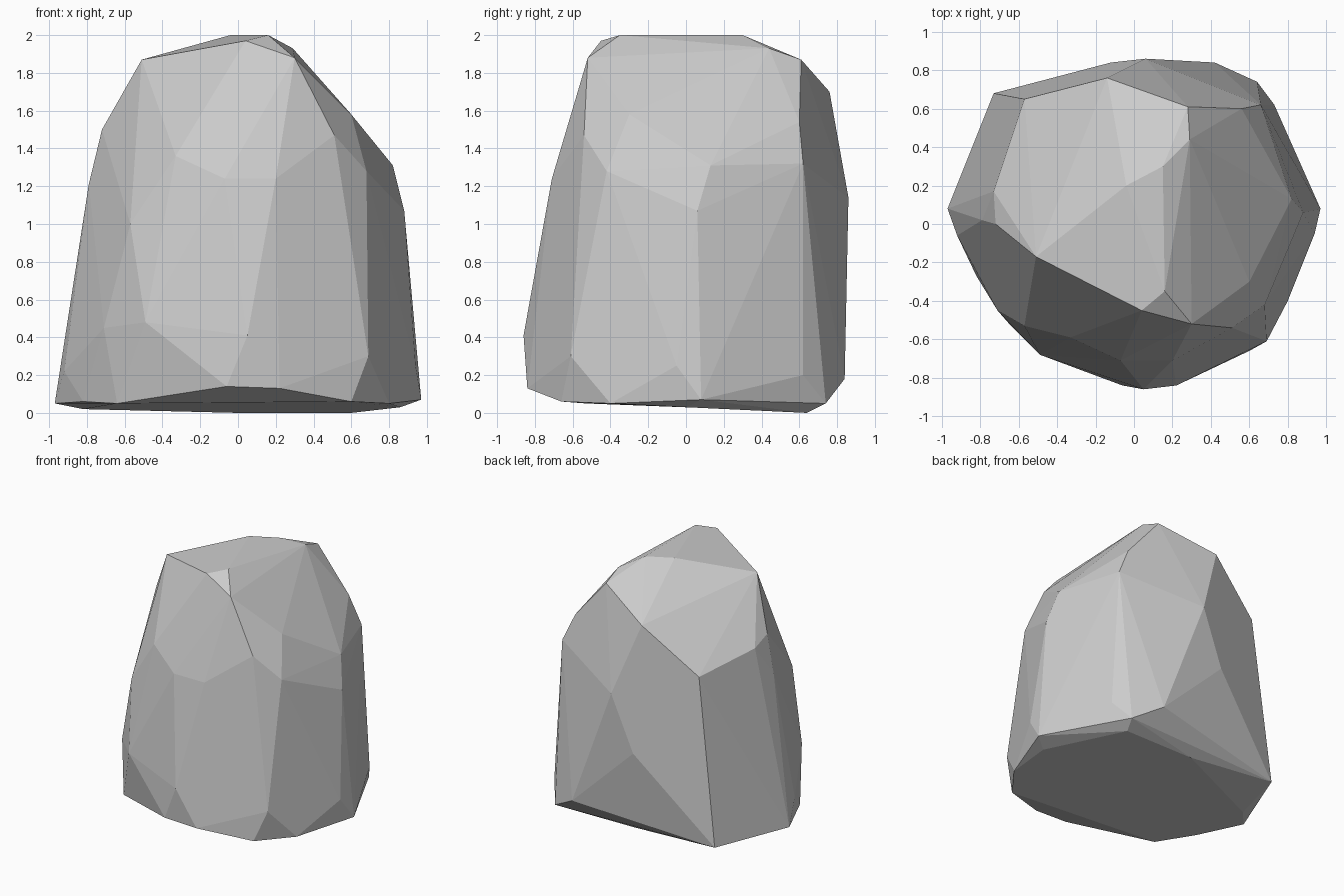
import bpy, bmesh

# Corner points of the faceted boulder, grouped by height band
crown = [(-.51, -.17, 1.87), (.04, -.45, 1.97), (.30, -.52, 1.88), (.16, -.35, 2.0),
         (.15, .30, 2.0), (-.04, .20, 2.0), (.29, .44, 1.93), (.28, .61, 1.87),
         (-.14, .76, 1.70)]
shoulder = [(-.72, 0, 1.50), (-.73, .17, 1.45), (-.57, .65, 1.36), (.56, .60, 1.54),
            (.60, -.30, 1.58), (.51, -.54, 1.47), (.68, -.42, 1.28), (.82, .13, 1.31),
            (.66, .62, 1.32), (.20, -.71, 1.24), (-.07, -.71, 1.24), (-.33, -.59, 1.36)]
waist = [(-.79, .02, 1.21), (-.57, -.53, 1.0), (.88, .06, 1.07), (.06, .86, 1.14),
         (.05, -.86, .41), (-.49, -.68, .48), (-.71, -.45, .45), (-.12, .84, .70)]
foot = [(.69, -.61, .30), (.94, -.05, .25), (.97, .08, .07), (.73, .62, .20),
        (.42, .84, .18), (.64, .74, .05), (-.06, -.84, .14), (.22, -.84, .13),
        (-.92, -.06, .22), (-.97, .08, .05), (-.73, .68, .05)]
base = [(.60, -.66, .06), (.80, -.40, .05), (.86, 0, .03), (.60, .64, 0),
        (0, .64, 0), (-.82, .25, .02), (-.64, -.53, .05), (-.82, -.27, .06)]

# Wrap the points in a hull
bm = bmesh.new()
for p in crown + shoulder + waist + foot + base:
    bm.verts.new(p)
result = bmesh.ops.convex_hull(bm, input=bm.verts)
loose = [v for v in bm.verts if not v.link_faces]
bmesh.ops.delete(bm, geom=loose, context='VERTS')

# Merge nearly coplanar triangles into broad flat facets
bmesh.ops.dissolve_limit(bm, angle_limit=0.03, verts=bm.verts, edges=bm.edges)
bmesh.ops.recalc_face_normals(bm, faces=bm.faces)

mesh = bpy.data.meshes.new("boulder")
bm.to_mesh(mesh)
bm.free()
boulder = bpy.data.objects.new("boulder", mesh)
bpy.context.collection.objects.link(boulder)
